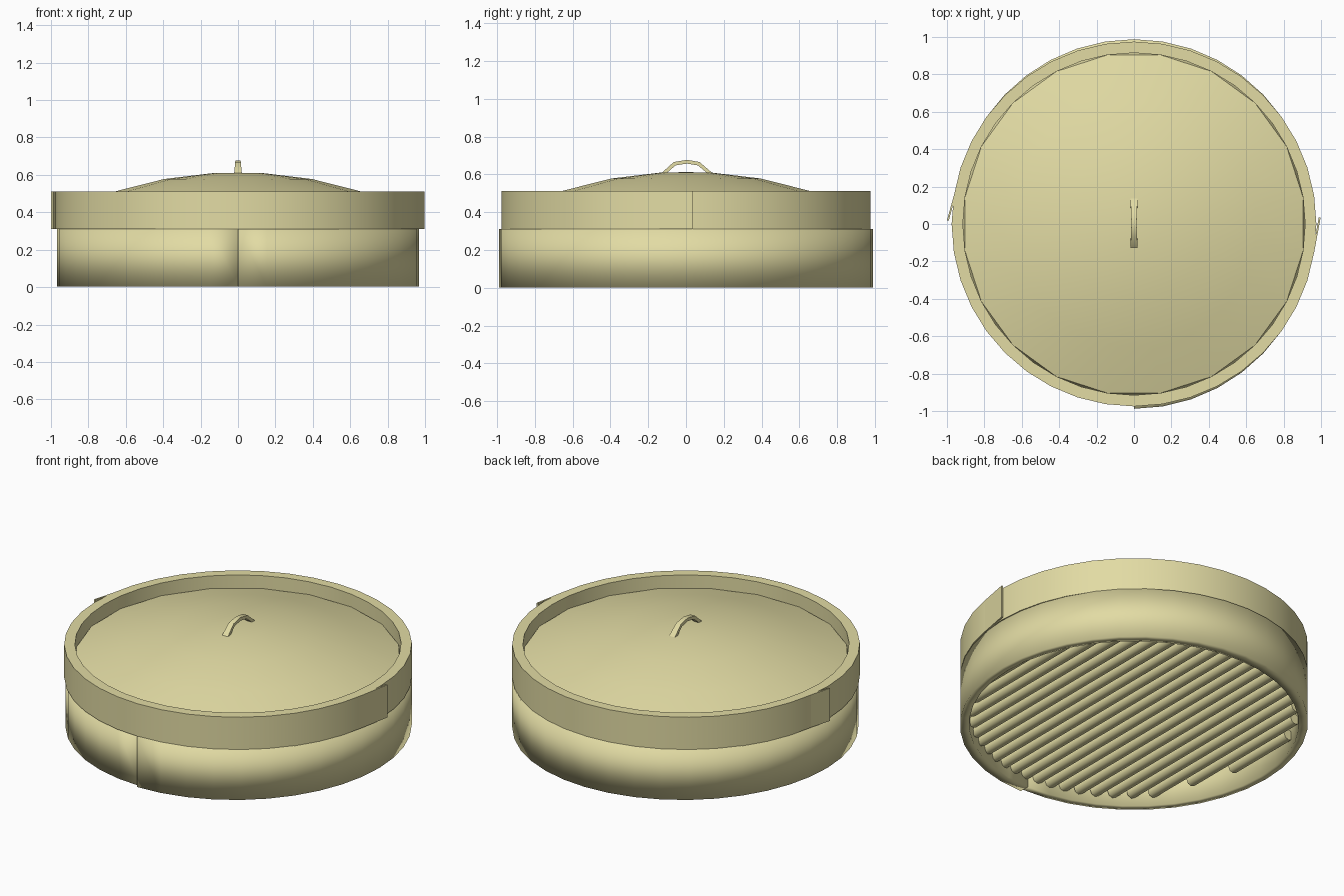
import bpy, bmesh, math
from mathutils import Vector

cube = bpy.data.objects.get("Cube")
if cube:
    bpy.data.objects.remove(cube, do_unlink=True)

bamboo = bpy.data.materials.new("pale_bamboo")
bamboo.use_nodes = True
COLOUR = (0.76, 0.71, 0.37, 1)
bamboo.diffuse_color = COLOUR
bamboo.node_tree.nodes["Principled BSDF"].inputs["Base Color"].default_value = COLOUR


def finish(bm, name, angle=35):
    """Turn a bmesh into a smooth object with edges sharp above an angle."""
    bmesh.ops.recalc_face_normals(bm, faces=bm.faces[:])
    for f in bm.faces:
        f.smooth = True
    for e in bm.edges:
        e.smooth = e.calc_face_angle(0) < math.radians(angle)
    mesh = bpy.data.meshes.new(name)
    bm.to_mesh(mesh)
    bm.free()
    mesh.materials.append(bamboo)
    obj = bpy.data.objects.new(name, mesh)
    bpy.context.collection.objects.link(obj)
    return obj


def sweep(sections, name, closed=False, angle=35):
    """Skin a row of four-point sections."""
    bm = bmesh.new()
    rows = [[bm.verts.new(p) for p in s] for s in sections]
    n = len(rows)
    for i in range(n if closed else n - 1):
        a, b = rows[i], rows[(i + 1) % n]
        for k in range(4):
            j = (k + 1) % 4
            bm.faces.new((a[k], a[j], b[j], b[k]))
    if not closed:
        bm.faces.new(rows[0])
        bm.faces.new(rows[-1])
    return finish(bm, name, angle)


def ring_section(angle, inner, outer, z0, z1):
    d = Vector((math.cos(angle), math.sin(angle), 0))
    up = Vector((0, 0, 1))
    return [d * outer + up * z1, d * outer + up * z0, d * inner + up * z0, d * inner + up * z1]


# Base wall: one bent strip with softly rounded shading whose ends overlap at the front
def wall_radius(t):
    if t > 0.75:
        return 0.968
    return 0.968 + 0.02 * math.cos(t * math.tau) ** 2


SEGS = 40
wall = [ring_section(math.tau * (i / SEGS - 0.25), 0.925, wall_radius(i / SEGS), 0.003, 0.312)
        for i in range(SEGS + 1)]
sweep(wall, "base_wall", angle=100)

# Slatted floor running front to back, cut short at the front right corner
SPACING = 0.085
SLAT = 0.033
for i in range(21):
    x = 0.87 - i * SPACING
    back = math.sqrt(0.935 ** 2 - (abs(x) + SLAT) ** 2)
    front = max(-back, -2.7 - 3.1 * x)
    bm = bmesh.new()
    bmesh.ops.create_cone(bm, cap_ends=True, segments=8, radius1=SLAT, radius2=SLAT, depth=back - front)
    for v in bm.verts:
        v.co = Vector((x + v.co.x, (back + front) / 2 + v.co.z, 0.08 + v.co.y))
    finish(bm, f"floor_slat_{i + 1}", angle=60)

# Lid band
BAND = 0.975
band = [ring_section(math.tau * i / SEGS, 0.915, BAND, 0.31, 0.512) for i in range(SEGS)]
sweep(band, "lid_band", closed=True)


# Loose ends of the two lid strips, one on each side, peeling off the band
def strip_end(name, root_angle, tip):
    root = (BAND * math.cos(root_angle), BAND * math.sin(root_angle))
    sections = []
    for x, y in (root, tip):
        inner = x - math.copysign(0.01, x)
        sections.append([(x, y, 0.512), (x, y, 0.31), (inner, y, 0.31), (inner, y, 0.512)])
    sweep(sections, name)


STEP = math.tau / SEGS
strip_end("left_strip_end", -STEP, (0.998, 0.035))
strip_end("right_strip_end", math.pi - STEP, (-1.0, 0.02))

# Domed lid panel with a steep skirt tucked into the band
DOME = [(0.932, 0.39), (0.915, 0.433), (0.66, 0.513), (0.4, 0.578), (0.14, 0.609)]
SIDES = 20
bm = bmesh.new()
rows = []
for r, z in DOME:
    rows.append([bm.verts.new((r * math.cos(a), r * math.sin(a), z))
                 for a in (math.tau * (k + 0.5) / SIDES for k in range(SIDES))])
top = bm.verts.new((0, 0, 0.612))
for k in range(SIDES):
    j = (k + 1) % SIDES
    for a, b in zip(rows, rows[1:]):
        bm.faces.new((a[k], a[j], b[j], b[k]))
    bm.faces.new((rows[-1][k], rows[-1][j], top))
finish(bm, "lid_dome")

# Arched handle, narrower in the middle
ARCH = [(-0.135, 0.602, 0.02), (-0.065, 0.665, 0.016), (0.005, 0.677, 0.014),
        (0.072, 0.665, 0.016), (0.145, 0.602, 0.02)]
THICK = 0.02
handle = []
for y, z, w in ARCH:
    out = Vector((0, y - 0.005, z - 0.54)).normalized() * THICK
    p = Vector((0, y, z))
    side = Vector((w, 0, 0))
    handle.append([p + side, p - side, p - side - out, p + side - out])
sweep(handle, "lid_handle", angle=45)
